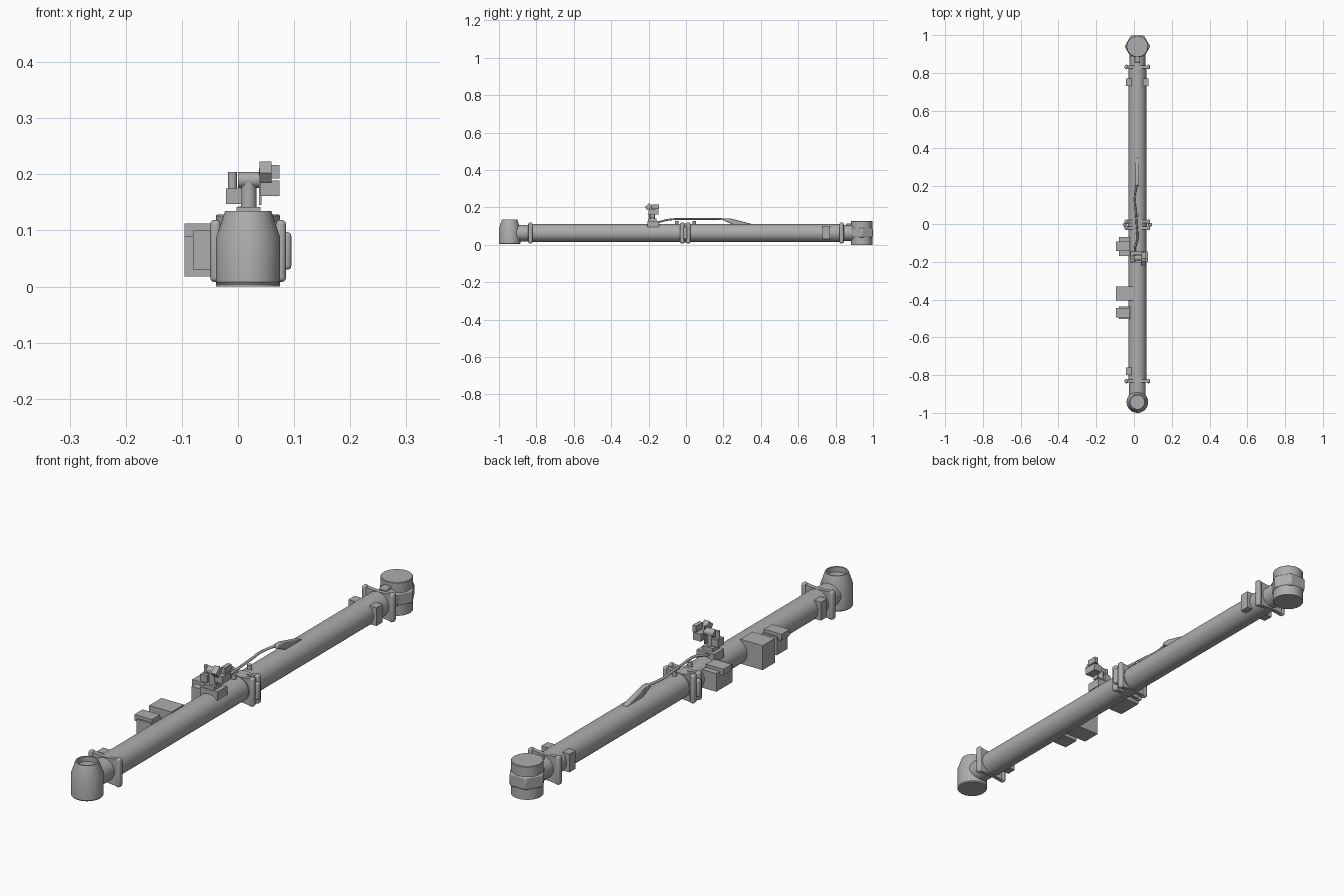
import bpy, bmesh, math
from mathutils import Vector

if "Cube" in bpy.data.objects:
    bpy.data.objects.remove(bpy.data.objects["Cube"])

CX, CZ = 0.018, 0.063      # axis of the long tube
mat = bpy.data.materials.new("plain grey")
mat.diffuse_color = (0.42, 0.42, 0.42, 1)
mat.use_nodes = True
mat.node_tree.nodes["Principled BSDF"].inputs["Base Color"].default_value = mat.diffuse_color


def finish(bm, name, bevel=0, segs=2, smooth=True):
    bmesh.ops.recalc_face_normals(bm, faces=bm.faces)
    me = bpy.data.meshes.new(name)
    bm.to_mesh(me)
    bm.free()
    ob = bpy.data.objects.new(name, me)
    bpy.context.collection.objects.link(ob)
    me.materials.append(mat)
    if bevel:
        m = ob.modifiers.new("bevel", 'BEVEL')
        m.width, m.segments, m.limit_method = bevel, segs, 'ANGLE'
    if smooth:
        bpy.ops.object.select_all(action='DESELECT')
        ob.select_set(True)
        bpy.context.view_layer.objects.active = ob
        bpy.ops.object.shade_smooth_by_angle(angle=math.radians(35))
    return ob


def box(name, x, y, z, bevel=0, segs=2, tilt=0):
    bm = bmesh.new()
    bmesh.ops.create_cube(bm, size=1)
    for v in bm.verts:
        v.co = Vector((v.co.x * (x[1] - x[0]), v.co.y * (y[1] - y[0]), v.co.z * (z[1] - z[0])))
    ob = finish(bm, name, bevel, segs, smooth=bevel > 0)
    ob.location = (sum(x) / 2, sum(y) / 2, sum(z) / 2)
    ob.rotation_euler.x = tilt
    return ob


def rod(name, a, b, r, n=32):
    a, b = Vector(a), Vector(b)
    bm = bmesh.new()
    bmesh.ops.create_cone(bm, cap_ends=True, segments=n, radius1=r, radius2=r, depth=(b - a).length)
    ob = finish(bm, name)
    ob.location = (a + b) / 2
    ob.rotation_euler = (b - a).to_track_quat('Z', 'Y').to_euler()
    return ob


def lathe(name, prof, loc, n=48):
    bm = bmesh.new()
    rings = [[bm.verts.new((r * math.cos(2 * math.pi * i / n), r * math.sin(2 * math.pi * i / n), z))
              for i in range(n)] for r, z in prof]
    for a, b in zip(rings, rings[1:]):
        for i in range(n):
            bm.faces.new((a[i], a[(i + 1) % n], b[(i + 1) % n], b[i]))
    bm.faces.new(rings[0])
    bm.faces.new(rings[-1])
    ob = finish(bm, name)
    ob.location = loc
    return ob


def prism(name, pts, axis, lo, hi, bevel=0):
    # extrude a 2D outline along one axis
    def place(p, t):
        return {'x': (t, p[0], p[1]), 'y': (p[0], t, p[1]), 'z': (p[0], p[1], t)}[axis]
    bm = bmesh.new()
    f = bm.faces.new([bm.verts.new(place(p, lo)) for p in pts])
    g = bmesh.ops.extrude_face_region(bm, geom=[f])
    d = Vector(place((0, 0), hi - lo))
    bmesh.ops.translate(bm, vec=d, verts=[v for v in g['geom'] if isinstance(v, bmesh.types.BMVert)])
    return finish(bm, name, bevel)


def tube_curve(name, pts, r):
    cu = bpy.data.curves.new(name, 'CURVE')
    cu.dimensions, cu.bevel_depth, cu.bevel_resolution = '3D', r, 3
    cu.use_fill_caps = True
    sp = cu.splines.new('BEZIER')
    sp.bezier_points.add(len(pts) - 1)
    for b, p in zip(sp.bezier_points, pts):
        b.co = p
        b.handle_left_type = b.handle_right_type = 'AUTO'
    cu.materials.append(mat)
    ob = bpy.data.objects.new(name, cu)
    bpy.context.collection.objects.link(ob)


def flange(name, y):
    # saddle-topped plate with a rounded bar down each side
    xs = [-0.06 + 0.12 * i / 12 for i in range(13)]
    top = [(CX + x, CZ + 0.048 + 0.006 * (x / 0.06) ** 2) for x in xs]
    bot = [(x, 2 * CZ - z) for x, z in reversed(top)]
    prism(name + "_plate", top + bot, 'y', y - 0.008, y + 0.008)
    for s in (-1, 1):
        bx = CX + s * 0.058
        box(name + "_side_bar", (bx - 0.0095, bx + 0.0095), (y - 0.0115, y + 0.0115),
            (0.008, 0.119), 0.008, 3)


# Main tube and end necks
rod("main_tube", (CX, -0.835, CZ), (CX, 0.835, CZ), 0.0475, 48)
rod("front_neck", (CX, -0.94, CZ), (CX, -0.83, CZ), 0.044, 48)
rod("rear_neck", (CX, 0.83, CZ), (CX, 0.94, CZ), 0.042, 48)

# Flanges at the ends and the coupling in the middle
for n, y in (("front_flange", -0.832), ("rear_flange", 0.832),
             ("middle_front_flange", -0.02), ("middle_rear_flange", 0.012)):
    flange(n, y)
for s in (-1, 1):
    hx = CX + s * 0.067
    box("coupling_latch", (hx - 0.01, hx + 0.01), (-0.014, 0.006), (0.03, 0.097), 0.007, 3)
rod("coupling_core", (CX, -0.03, CZ), (CX, 0.022, CZ), 0.05, 48)

# Front tapered socket with recessed mouth
lathe("front_socket", [(0.054, 0.004), (0.057, 0.008), (0.057, 0.088), (0.041, 0.135),
                       (0.036, 0.135), (0.036, 0.115)], (CX, -0.943, 0))

# Rear joint with hexagonal collar
lathe("rear_joint", [(0.057, 0), (0.057, 0.126), (0.055, 0.128)], (CX, 0.94, 0))
hexa = [(CX + 0.068 * math.cos(k * math.pi / 3), 0.94 + 0.068 * math.sin(k * math.pi / 3)) for k in range(6)]
prism("rear_collar", hexa, 'z', 0.04, 0.09, 0.006)
box("rear_neck_lug", (CX - 0.015, CX + 0.015), (0.855, 0.89), (0.095, 0.113), 0.003)

# Small pads near the tube ends
for n, x, y in (("rear_left_pad", (-0.042, -0.012), 0.75), ("rear_right_pad", (0.048, 0.078), 0.75),
                ("front_left_pad", (-0.042, -0.012), -0.78)):
    box(n, x, (y - 0.019, y + 0.019), (0.03, 0.1))

# Equipment boxes on the left side
box("large_case", (-0.095, 0.0), (-0.405, -0.33), (0.018, 0.112))
box("middle_case", (-0.08, -0.02), (-0.17, -0.07), (0.03, 0.1))
box("middle_case_lid", (-0.095, -0.02), (-0.143, -0.092), (0.088, 0.112))
box("front_case", (-0.08, -0.02), (-0.502, -0.438), (0.03, 0.1))
box("front_case_lid", (-0.095, -0.02), (-0.495, -0.445), (0.088, 0.112))

# Sensor mast on top
box("mast_base", (-0.018, 0.056), (-0.205, -0.145), (0.095, 0.128))
box("mast_foot", (-0.003, 0.04), (-0.203, -0.158), (0.12, 0.142))
rod("mast_post", (0.019, -0.18, 0.13), (0.019, -0.18, 0.195), 0.014)
rod("mast_arm", (0.0, -0.18, 0.19), (0.042, -0.18, 0.19), 0.0145)
rod("mast_arm_cap", (-0.01, -0.18, 0.165), (-0.01, -0.18, 0.204), 0.008, 24)
box("mast_left_unit", (-0.021, 0.007), (-0.2, -0.165), (0.147, 0.175))
box("camera_bracket", (0.037, 0.042), (-0.192, -0.168), (0.145, 0.21))
box("lower_camera", (0.04, 0.074), (-0.2, -0.147), (0.161, 0.189))
box("upper_camera", (0.038, 0.06), (-0.217, -0.185), (0.193, 0.215), tilt=math.radians(40))
box("rear_camera", (0.058, 0.074), (-0.185, -0.145), (0.193, 0.217))

# Cable, its clips and the fairing behind it
tube_curve("cable", [(0.01, -0.165, 0.115), (0.005, -0.13, 0.126), (0.018, -0.08, 0.136),
                     (0.014, 0.0, 0.138), (0.008, 0.08, 0.138), (0.003, 0.13, 0.138),
                     (0.016, 0.22, 0.137)], 0.005)
for y in (-0.05, 0.045):
    rod("cable_clip", (0.018, y, 0.1), (0.018, y, 0.128), 0.009, 20)
prism("cable_fairing", [(0.2, 0.131), (0.205, 0.142), (0.235, 0.142), (0.35, 0.112), (0.35, 0.1), (0.27, 0.1)],
      'x', 0.007, 0.027, 0.003)
